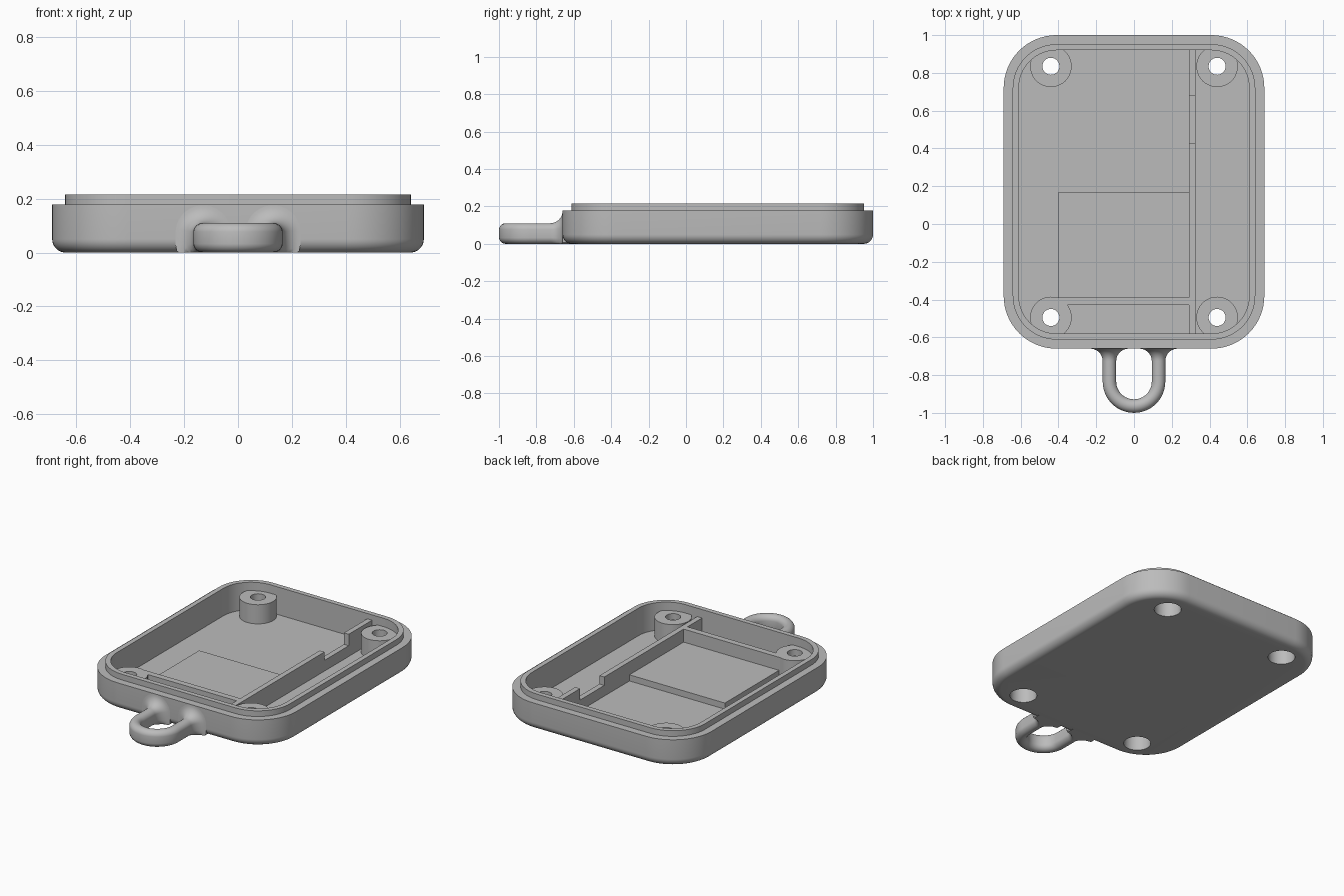
import bpy, bmesh
from math import pi, sin, cos, sqrt

cube = bpy.data.objects.get("Cube")
if cube:
    bpy.data.objects.remove(cube, do_unlink=True)

GREY = (0.5, 0.5, 0.5, 1)
mat = bpy.data.materials.new("plain grey")
mat.use_nodes = True
mat.diffuse_color = GREY
mat.node_tree.nodes["Principled BSDF"].inputs["Base Color"].default_value = GREY

FLOOR = 0.035
BOSS_SPOTS = [(x, y) for x in (-0.44, 0.44) for y in (-0.495, 0.835)]


def loft(name, rings, caps=True):
    """Skin a list of equal closed rings; either cap the ends or join last to first."""
    bm = bmesh.new()
    rows = [[bm.verts.new(p) for p in ring] for ring in rings]
    n = len(rows[0])
    pairs = list(zip(rows, rows[1:]))
    if caps:
        bm.faces.new(rows[0])
        bm.faces.new(rows[-1])
    else:
        pairs.append((rows[-1], rows[0]))
    for a, b in pairs:
        for i in range(n):
            j = (i + 1) % n
            bm.faces.new((a[i], a[j], b[j], b[i]))
    bmesh.ops.recalc_face_normals(bm, faces=bm.faces)
    mesh = bpy.data.meshes.new(name)
    bm.to_mesh(mesh)
    bm.free()
    mesh.materials.append(mat)
    obj = bpy.data.objects.new(name, mesh)
    bpy.context.collection.objects.link(obj)
    return obj


def activate(obj):
    bpy.ops.object.select_all(action="DESELECT")
    obj.select_set(True)
    bpy.context.view_layer.objects.active = obj


def smooth(obj):
    activate(obj)
    bpy.ops.object.shade_smooth_by_angle(angle=pi / 5)


def rounded_rect(r, z, seg=16):
    """Outline of the case whose corners have radius r about fixed centres."""
    pts = []
    for q, (cx, cy) in enumerate([(0.41, 0.72), (-0.41, 0.72), (-0.41, -0.38), (0.41, -0.38)]):
        for i in range(seg + 1):
            a = (q + i / seg) * pi / 2
            pts.append((cx + r * cos(a), cy + r * sin(a), z))
    return pts


def circle(cx, cy, r, z, n=40):
    return [(cx + r * cos(2 * pi * i / n), cy + r * sin(2 * pi * i / n), z) for i in range(n)]


def box(name, x0, x1, y0, y1, z0, z1):
    rect = [(x0, y0), (x1, y0), (x1, y1), (x0, y1)]
    return loft(name, [[(x, y, z) for x, y in rect] for z in (z0, z1)])


# Tray: filleted bottom, rim step, raised lip and cavity in one skin
FILLET = 0.05
profile = []
for i in range(9):
    a = i / 8 * pi / 2
    profile.append((0.28 - FILLET + FILLET * sin(a), FILLET - FILLET * cos(a)))
profile += [(0.28, 0.178), (0.232, 0.178), (0.232, 0.215), (0.2, 0.215), (0.2, FLOOR)]
tray = loft("tray", [rounded_rect(r, z) for r, z in profile])

# Screw holes through the floor
for x, y in BOSS_SPOTS:
    cutter = loft("screw_hole_cutter", [circle(x, y, 0.08, z) for z in (-0.1, 0.1)])
    cutter.hide_render = True
    mod = tray.modifiers.new("hole", "BOOLEAN")
    mod.operation = "DIFFERENCE"
    mod.solver = "EXACT"
    mod.object = cutter
    activate(tray)
    bpy.ops.object.modifier_apply(modifier=mod.name)
    bpy.data.objects.remove(cutter, do_unlink=True)
smooth(tray)

# Screw bosses with counterbored holes
for x, y in BOSS_SPOTS:
    section = [(0.11, FLOOR), (0.11, 0.16), (0.045, 0.16), (0.045, 0.12), (0.08, 0.12), (0.08, FLOOR)]
    smooth(loft("screw_boss", [circle(x, y, r, z) for r, z in section], caps=False))

# Long divider with a notch, cross wall and raised pad
box("divider_front", 0.29, 0.325, -0.59, 0.43, FLOOR, 0.16)
box("divider_notch", 0.29, 0.325, 0.43, 0.68, FLOOR, 0.105)
box("divider_back", 0.29, 0.325, 0.68, 0.93, FLOOR, 0.18)
box("cross_wall", -0.42, 0.29, -0.43, -0.39, FLOOR, 0.16)
box("raised_pad", -0.4, 0.29, -0.39, 0.17, FLOOR, 0.075)

# Keyring loop: a rounded section swept along a U, flaring into the tray
HALF, TALL, MID, BEND = 0.036, 0.11, 0.13, -0.834
WALL, FLARE = -0.66, 0.066


def loop_ring(x, y, nx, ny, d):
    """Section at (x, y) with width along (nx, ny), grown by d and flat at the ground."""
    r = HALF + d
    ring = []
    for i in range(32):
        a = 2 * pi * (i + 0.5) / 32
        zc = TALL - HALF if sin(a) > 0 else HALF
        u, z = r * cos(a), max(0, zc + r * sin(a))
        ring.append((x + nx * u, y + ny * u, z))
    return ring


leg = [(WALL + 0.05, FLARE)]
for i in range(11):
    t = cos(i / 10 * pi / 2)
    leg.append((WALL - FLARE * (1 - t), FLARE * (1 - sqrt(1 - t * t))))
    # the flare follows a quarter circle from the wall out to the plain tube
leg = [(y, d) for y, d in leg]
rings = [loop_ring(-MID, y, -1, 0, d) for y, d in leg]
for i in range(25):
    a = pi + pi * i / 24
    rings.append(loop_ring(MID * cos(a), BEND + MID * sin(a), cos(a), sin(a), 0))
rings += [loop_ring(MID, y, 1, 0, d) for y, d in reversed(leg)]
smooth(loft("keyring_loop", rings))
